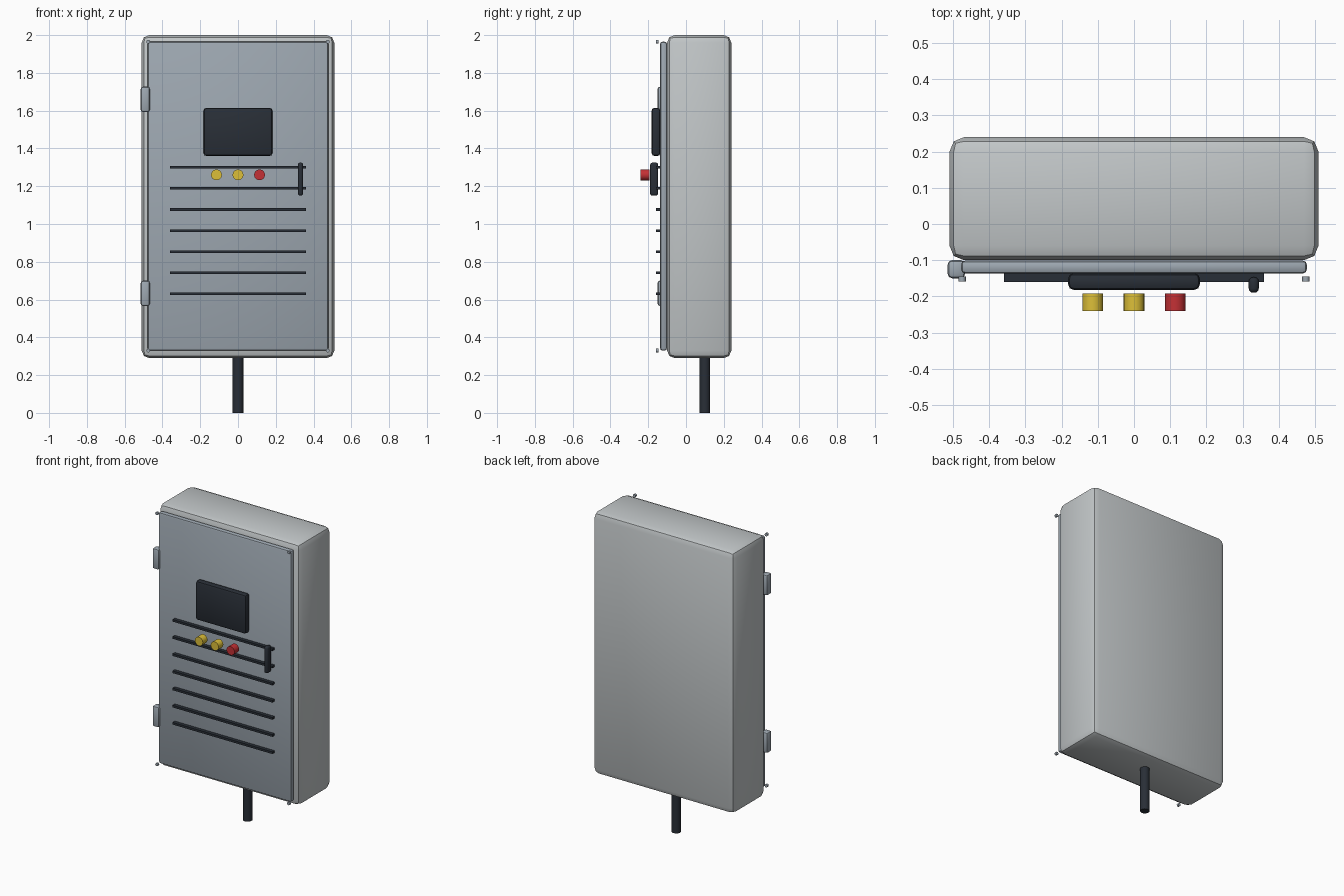
import bpy
import math

cube = bpy.data.objects.get("Cube")
if cube:
    bpy.data.objects.remove(cube, do_unlink=True)


def material(name, r, g, b):
    mat = bpy.data.materials.new(name)
    mat.use_nodes = True
    mat.diffuse_color = (r, g, b, 1)
    mat.node_tree.nodes["Principled BSDF"].inputs["Base Color"].default_value = (r, g, b, 1)
    return mat


SHELL = material("light_grey_paint", 0.54, 0.57, 0.58)
DOOR = material("blue_grey_paint", 0.34, 0.39, 0.44)
DARK = material("dark_plastic", 0.022, 0.028, 0.038)
YELLOW = material("yellow_plastic", 0.72, 0.52, 0.04)
RED = material("red_plastic", 0.55, 0.03, 0.035)


def finish(obj, name, mat):
    obj.name = name
    obj.data.name = name
    obj.data.materials.append(mat)
    bpy.ops.object.shade_smooth_by_angle(angle=math.radians(30))
    return obj


def box(name, mat, xs, ys, zs, bevel=0.0, segments=2):
    """Bevelled box spanning the given ranges."""
    spans = (xs, ys, zs)
    bpy.ops.mesh.primitive_cube_add(size=1, location=[sum(s) / 2 for s in spans])
    obj = bpy.context.object
    obj.scale = [s[1] - s[0] for s in spans]
    bpy.ops.object.transform_apply(location=False, rotation=False, scale=True)
    if bevel:
        mod = obj.modifiers.new("Bevel", "BEVEL")
        mod.width = bevel
        mod.segments = segments
        bpy.ops.object.modifier_apply(modifier=mod.name)
    return finish(obj, name, mat)


def cylinder(name, mat, radius, depth, location, facing_front=True, sides=24):
    bpy.ops.mesh.primitive_cylinder_add(
        vertices=sides, radius=radius, depth=depth, location=location,
        rotation=(math.pi / 2 if facing_front else 0, 0, 0))
    return finish(bpy.context.object, name, mat)


# Cabinet and door
box("cabinet", SHELL, (-0.51, 0.51), (-0.1, 0.24), (0.29, 2.0), 0.04)
box("door", DOOR, (-0.478, 0.478), (-0.137, -0.101), (0.33, 1.965), 0.012)

# Hinges on the door's edge
for label, z in (("upper", 1.66), ("lower", 0.633)):
    box(label + "_hinge", DOOR, (-0.515, -0.467), (-0.15, -0.1),
        (z - 0.067, z + 0.067), 0.012)

# Display and handle
box("display", DARK, (-0.182, 0.182), (-0.182, -0.136), (1.36, 1.615), 0.015)
box("handle", DARK, (0.317, 0.345), (-0.19, -0.147), (1.15, 1.325), 0.012, 3)

# Vent slats
for i in range(7):
    z = 0.63 + i * 0.1117
    box(f"vent_slat_{i + 1}", DARK, (-0.359, 0.359), (-0.16, -0.136),
        (z - 0.007, z + 0.007))

# Push buttons
for label, x, mat in (("right", -0.114, YELLOW), ("middle", 0, YELLOW), ("left", 0.114, RED)):
    cylinder(label + "_button", mat, 0.0285, 0.048, (x, -0.216, 1.26))

# Corner screws
for side, x in (("right", -0.475), ("left", 0.475)):
    for level, z in (("lower", 0.33), ("upper", 1.965)):
        cylinder(f"{level}_{side}_screw", DOOR, 0.01, 0.014, (x, -0.152, z), sides=12)

# Cable conduit below the cabinet
cylinder("conduit", DARK, 0.028, 0.3, (0, 0.1, 0.15), facing_front=False)
